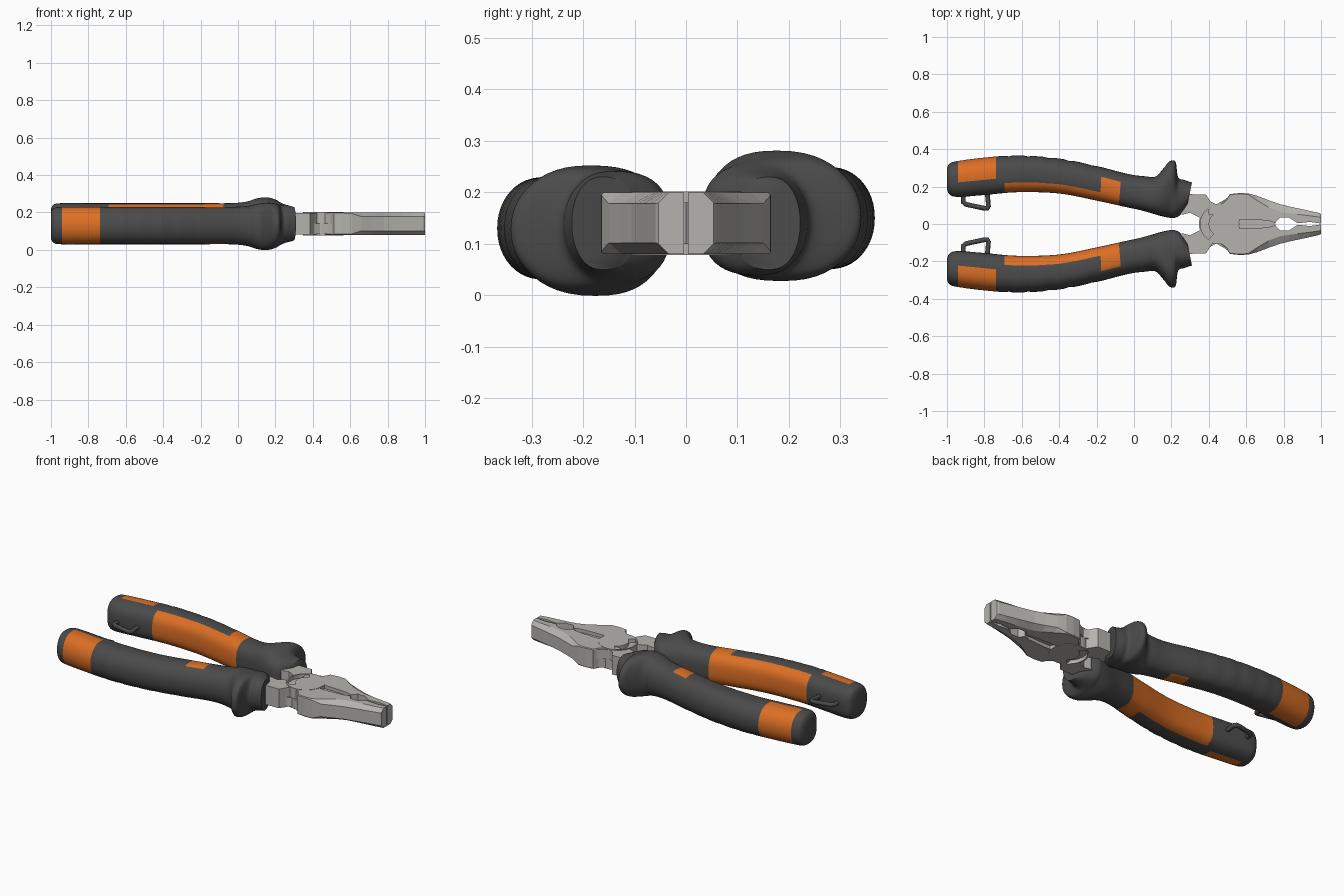
import bpy, bmesh, math
from mathutils import Matrix, Vector

if "Cube" in bpy.data.objects:
    bpy.data.objects.remove(bpy.data.objects["Cube"])

MID = 0.14  # height of the symmetry axis
FLIP = (Matrix.Translation((0, 0, MID)) @ Matrix.Rotation(math.pi, 4, 'X')
        @ Matrix.Translation((0, 0, -MID)))


def material(name, *rgb):
    m = bpy.data.materials.new(name)
    m.use_nodes = True
    m.diffuse_color = (*rgb, 1)
    m.node_tree.nodes["Principled BSDF"].inputs["Base Color"].default_value = (*rgb, 1)
    return m


steel = material("brushed steel", 0.46, 0.45, 0.43)
rubber = material("dark rubber", 0.07, 0.07, 0.07)
orange = material("orange rubber", 0.72, 0.16, 0.018)


def finish(name, bm, mats, angle=None):
    bmesh.ops.recalc_face_normals(bm, faces=bm.faces)
    mesh = bpy.data.meshes.new(name)
    bm.to_mesh(mesh)
    bm.free()
    for m in mats:
        mesh.materials.append(m)
    ob = bpy.data.objects.new(name, mesh)
    bpy.context.collection.objects.link(ob)
    if angle:
        bpy.ops.object.select_all(action='DESELECT')
        ob.select_set(True)
        bpy.context.view_layer.objects.active = ob
        bpy.ops.object.shade_smooth_by_angle(angle=math.radians(angle))
    return ob


def loft(name, rings, mats, angle=None, rule=None):
    """Skin closed rings of equal size and cap both ends."""
    bm = bmesh.new()
    rows = [[bm.verts.new(p) for p in r] for r in rings]
    n = len(rows[0])
    for i in range(len(rows) - 1):
        for k in range(n):
            j = (k + 1) % n
            f = bm.faces.new((rows[i][k], rows[i][j], rows[i + 1][j], rows[i + 1][k]))
            if rule:
                f.material_index = rule(i, k)
    bm.faces.new(rows[0])
    bm.faces.new(rows[-1])
    return finish(name, bm, mats, angle)


def prism(name, outline, z0, z1, mat, angle=None):
    return loft(name, [[(x, y, z) for x, y in outline] for z in (z0, z1)], [mat], angle)


def twin(ob, name):
    """Copy a part half a turn round the long axis."""
    new = ob.copy()
    new.data = ob.data.copy()
    new.name = new.data.name = name
    new.data.transform(FLIP)
    bpy.context.collection.objects.link(new)


def spline(stations, steps):
    out = []
    last = len(stations) - 1
    for i in range(last):
        a, b, c, d = (Vector(stations[min(max(i + k, 0), last)]) for k in (-1, 0, 1, 2))
        for s in range(steps):
            t = s / steps
            out.append(b + (c - a) * (t / 2) + (a - b * 2.5 + c * 2 - d / 2) * t * t
                       + (b * 1.5 - c * 1.5 + (d - a) / 2) * t ** 3)
    return out + [Vector(stations[-1])]


# Grip stations: inner x, inner y, outer x, outer y, half height, lift
grip = [(-1, .185, -1, .30, .07, .01), (-.985, .157, -.985, .324, .093, .01),
        (-.94, .145, -.94, .337, .1, .01), (-.8, .155, -.8, .355, .1, .01),
        (-.62, .17, -.62, .367, .1, .01), (-.4, .163, -.4, .35, .1, .01),
        (-.2, .125, -.2, .31, .1, .01), (-.05, .092, -.03, .267, .1, .01),
        (.03, .075, .06, .255, .106, .012), (.085, .06, .115, .254, .12, .015),
        (.125, .048, .16, .3, .126, .015), (.155, .04, .19, .335, .125, .013),
        (.185, .034, .222, .332, .117, .01), (.215, .032, .236, .25, .108, .006),
        (.25, .05, .27, .235, .1, 0), (.285, .1, .31, .222, .09, 0)]
SIDES = 48
path = spline(grip, 8)


def section(a):
    """Squarer on the palm side, rounder outside; width share and height."""
    c, s = math.cos(a), math.sin(a)
    power = 0.83 - 0.11 * c
    return ((1 - math.copysign(abs(c) ** power, c)) / 2,
            math.copysign(abs(s) ** power, s))


def grip_ring(s):
    xi, yi, xo, yo, h, lift = s
    if -0.7 < xi < -0.15:  # shallow finger waves on the outside
        yo -= 0.005 * max(0, math.sin((xi + 0.7) * 57)) ** 4
    ring = []
    for k in range(SIDES):
        u, v = section(math.tau * k / SIDES)
        ring.append((xi + (xo - xi) * u, yi + (yo - yi) * u, MID + lift + h * v))
    return ring


def grip_colour(i, k):
    x = (path[i][0] + path[i + 1][0]) / 2
    u = section(math.tau * (k + 0.5) / SIDES)[0]
    palm = -0.7 < x < -0.085 and u < 0.25
    tongue = -0.18 < x < -0.085 and u < 0.74
    tail = -0.94 < x < -0.73 and u > 0.42
    return int(palm or tongue or tail)


handle = loft("back_handle", [grip_ring(s) for s in path], [rubber, orange], 50, grip_colour)
twin(handle, "front_handle")

# Wire loop on the inside of each handle
curve = bpy.data.curves.new("loop_path", 'CURVE')
curve.dimensions = '3D'
curve.bevel_depth = 0.013
curve.bevel_resolution = 2
line = curve.splines.new('POLY')
loop_points = [(-.912, .16), (-.912, .116), (-.898, .105), (-.8, .084), (-.785, .084), (-.778, .095), (-.785, .17)]
line.points.add(len(loop_points) - 1)
for p, (x, y) in zip(line.points, loop_points):
    p.co = (x, y, MID, 1)
temp = bpy.data.objects.new("loop_path", curve)
bpy.context.collection.objects.link(temp)
bm = bmesh.new()
bm.from_mesh(temp.to_mesh())
bpy.data.objects.remove(temp)
twin(finish("back_loop", bm, [rubber], 50), "front_loop")

# Jaw stations: x, inner y, outer y, chamfer width
jaw = [(.44, 0, .09, .004), (.495, 0, .13, .004), (.512, 0, .16, .004), (.56, 0, .165, .004),
       (.565, .024, .165, .004), (.61, .024, .164, .006), (.66, .022, .15, .025),
       (.72, .018, .127, .038), (.755, .006, .115, .04), (.78, .034, .106, .04),
       (.83, .034, .094, .036), (.875, .004, .084, .032), (.94, .011, .07, .026),
       (.99, .004, .059, .022), (1, .004, .053, .02)]
HALF = 0.06


def jaw_ring(x, yi, yo, c):
    d = min(c, 0.022)
    side = [(yi, HALF), (yo - c, HALF), (yo, HALF - d)]
    return ([(x, y, MID + z) for y, z in side]
            + [(x, y, MID - z) for y, z in reversed(side)])


twin(loft("back_jaw", [jaw_ring(*s) for s in jaw], [steel]), "front_jaw")

# Sunken cutting edge between the jaws
prism("cutter_slot", [(.55, -.03), (.74, -.02), (.757, 0), (.74, .02), (.55, .03)],
      MID - .04, MID + .04, steel)

# Shanks from the handles to the joint, and the lapped cheeks
shank = prism("back_shank", [(.2, .07), (.25, .16), (.385, .158), (.405, .125), (.43, .09),
                             (.45, .0), (.36, .03), (.3, .06), (.26, .05)],
              MID - .058, MID + .058, steel)
twin(shank, "front_shank")
cheek = prism("back_cheek", [(.38, .155), (.41, .12), (.44, .105), (.485, .13), (.52, .155), (.53, .05), (.4, .05)],
              MID, MID + .055, steel)
twin(cheek, "front_cheek")


# Round joint with a crescent recess on both faces
def arc(r, cx, a0, a1, n):
    return [(cx + r * math.cos(a0 + (a1 - a0) * i / n), r * math.sin(a0 + (a1 - a0) * i / n))
            for i in range(n + 1)]


joint = prism("pivot_joint", arc(.108, .455, 0, math.tau, 48)[:-1], MID - .062, MID + .062, steel, 40)
crescent = arc(.1, .455, 2.0, 4.1, 12) + arc(.066, .465, 4.1, 2.0, 12)
for name, z in (("upper_recess_cutter", .18), ("lower_recess_cutter", .05)):
    for part in (joint, shank, bpy.data.objects["front_shank"]):
        cut = prism(name, crescent, z, z + .05, steel)
        mod = part.modifiers.new("recess", 'BOOLEAN')
        mod.operation = 'DIFFERENCE'
        mod.object = cut
        bpy.context.view_layer.objects.active = part
        bpy.ops.object.modifier_apply(modifier=mod.name)
        bpy.data.objects.remove(cut)
